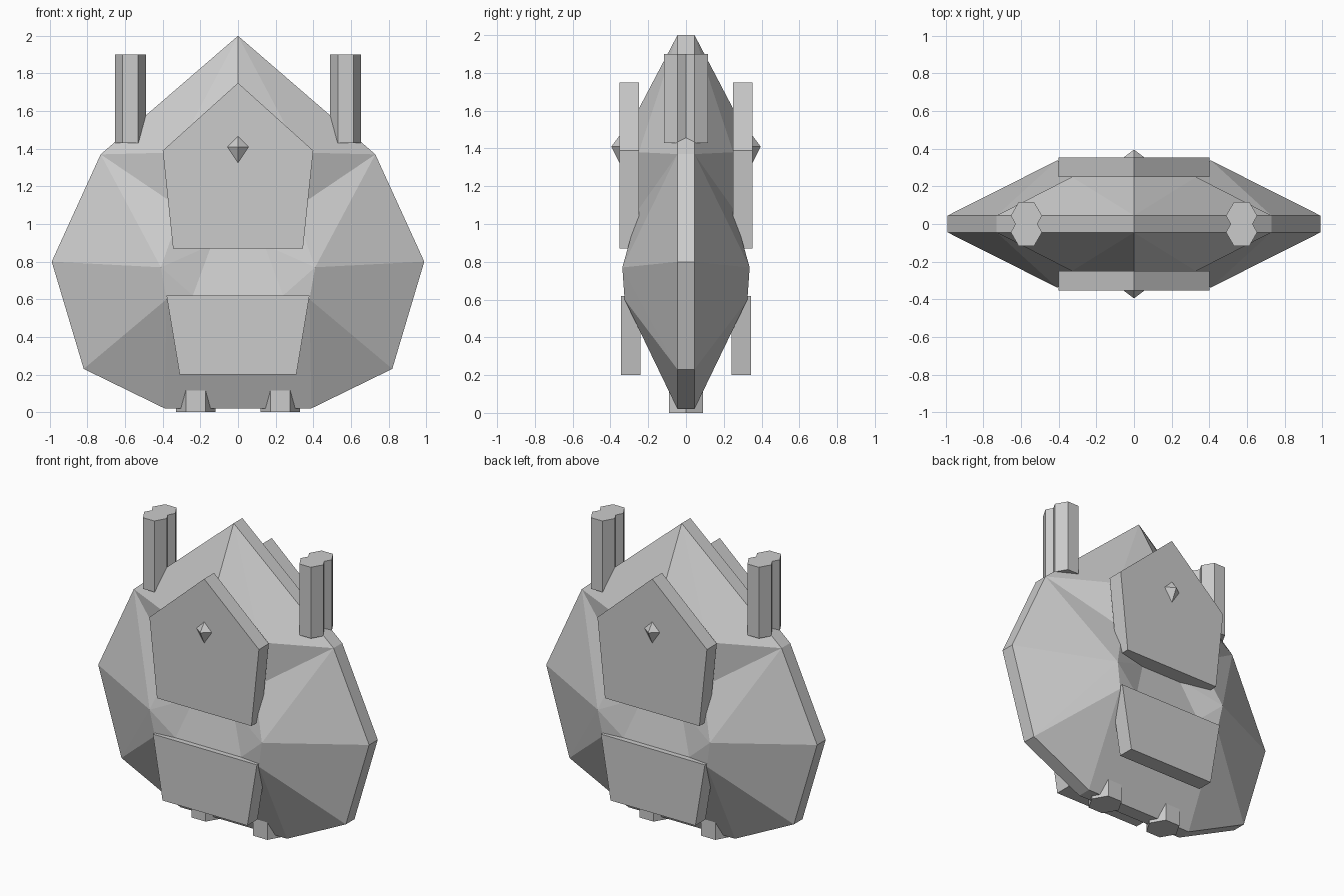
import bpy, bmesh
from math import cos, sin, radians

if "Cube" in bpy.data.objects:
    bpy.data.objects.remove(bpy.data.objects["Cube"])


def make(name, verts, faces):
    """Mesh object with merged points and outward normals."""
    bm = bmesh.new()
    vs = [bm.verts.new(v) for v in verts]
    for f in faces:
        bm.faces.new([vs[i] for i in f])
    bmesh.ops.remove_doubles(bm, verts=bm.verts, dist=0.0005)
    bmesh.ops.recalc_face_normals(bm, faces=bm.faces)
    me = bpy.data.meshes.new(name)
    bm.to_mesh(me)
    bm.free()
    ob = bpy.data.objects.new(name, me)
    bpy.context.collection.objects.link(ob)
    return ob


def prism(name, pts, lo, hi, place):
    """Extrude a 2D outline between lo and hi; place maps (a, b, depth) to xyz."""
    n = len(pts)
    verts = [place(a, b, d) for d in (lo, hi) for a, b in pts]
    faces = [list(range(n)), list(range(n, 2 * n))]
    faces += [[i, (i + 1) % n, (i + 1) % n + n, i + n] for i in range(n)]
    return make(name, verts, faces)


# Faceted shell: named points of the front right quarter
P = {
    "r0": (0, -.045, 2), "r1": (.73, -.045, 1.37), "r2": (.99, -.045, .8),
    "r3": (.82, -.045, .23), "r4": (.39, -.045, .02),
    "top": (0, -.25, 1.61), "sh": (.33, -.25, 1.38), "rib": (.3, -.25, 1.08),
    "waist": (.41, -.337, .77), "hip": (.38, -.325, .6),
    "c1": (.14, -.25, .89), "c2": (.24, -.31, .62),
    "mt": (0, -.25, .89), "mb": (0, -.31, .62), "r5": (0, -.045, .02),
    "mh": (0, -.325, .6),
}
FACES = ["r0 sh top", "r0 r1 sh", "r1 rib sh", "r1 waist rib", "r1 r2 waist",
         "r2 r3 waist", "r3 hip waist", "r3 r4 hip", "rib waist c1",
         "c1 waist c2", "waist hip c2", "top sh rib c1 mt", "mt c1 c2 mb",
         "mb c2 hip mh", "mh hip r4 r5"]
verts, faces = [], []
for sx in (1, -1):
    for sy in (1, -1):
        for f in FACES:
            keys = f.split()
            faces.append(range(len(verts), len(verts) + len(keys)))
            verts += [(P[k][0] * sx, P[k][1] * sy, P[k][2]) for k in keys]
    # flat rim band joining front and back
    for i in range(5):
        a, b = P[f"r{i}"], P[f"r{i + 1}"]
        faces.append(range(len(verts), len(verts) + 4))
        verts += [(p[0] * sx, p[1] * s, p[2])
                  for p, s in ((a, 1), (b, 1), (b, -1), (a, -1))]
make("shell_body", verts, faces)

# Plates and gems on both faces
chest = [(0, 1.75), (.4, 1.39), (.345, .87), (-.345, .87), (-.4, 1.39)]
belly = [(-.38, .62), (.38, .62), (.31, .2), (-.31, .2)]
for side, s in (("front", -1), ("back", 1)):
    def face_on(a, b, d, s=s):
        return (a, s * d, b)
    prism(side + "_chest_plate", chest, .25, .353, face_on)
    prism(side + "_belly_plate", belly, .24, .345, face_on)
    gem = [(0, s * .35, 1.47), (.06, s * .35, 1.41), (0, s * .35, 1.32),
           (-.06, s * .35, 1.41), (0, s * .395, 1.41)]
    make(side + "_gem", gem, [(0, 1, 4), (1, 2, 4), (2, 3, 4), (3, 0, 4), (0, 3, 2, 1)])


# Horns (twin-hexagon section) and hexagonal feet
def hexagon(r, angles, cy=0):
    return [(r * cos(radians(a)), cy + r * sin(radians(a))) for a in angles]


horn = (hexagon(.083, (0, 60, 120, 180), .044) + [(-.058, 0)]
        + hexagon(.083, (180, 240, 300, 360), -.044) + [(.058, 0)])
foot = hexagon(.105, range(0, 360, 60))
for side, s in (("left", -1), ("right", 1)):
    prism(side + "_horn", horn, 1.43, 1.9, lambda a, b, d: (a + s * .572, b, d))
    prism(side + "_foot", foot, 0, .12, lambda a, b, d: (a + s * .225, b, d))
